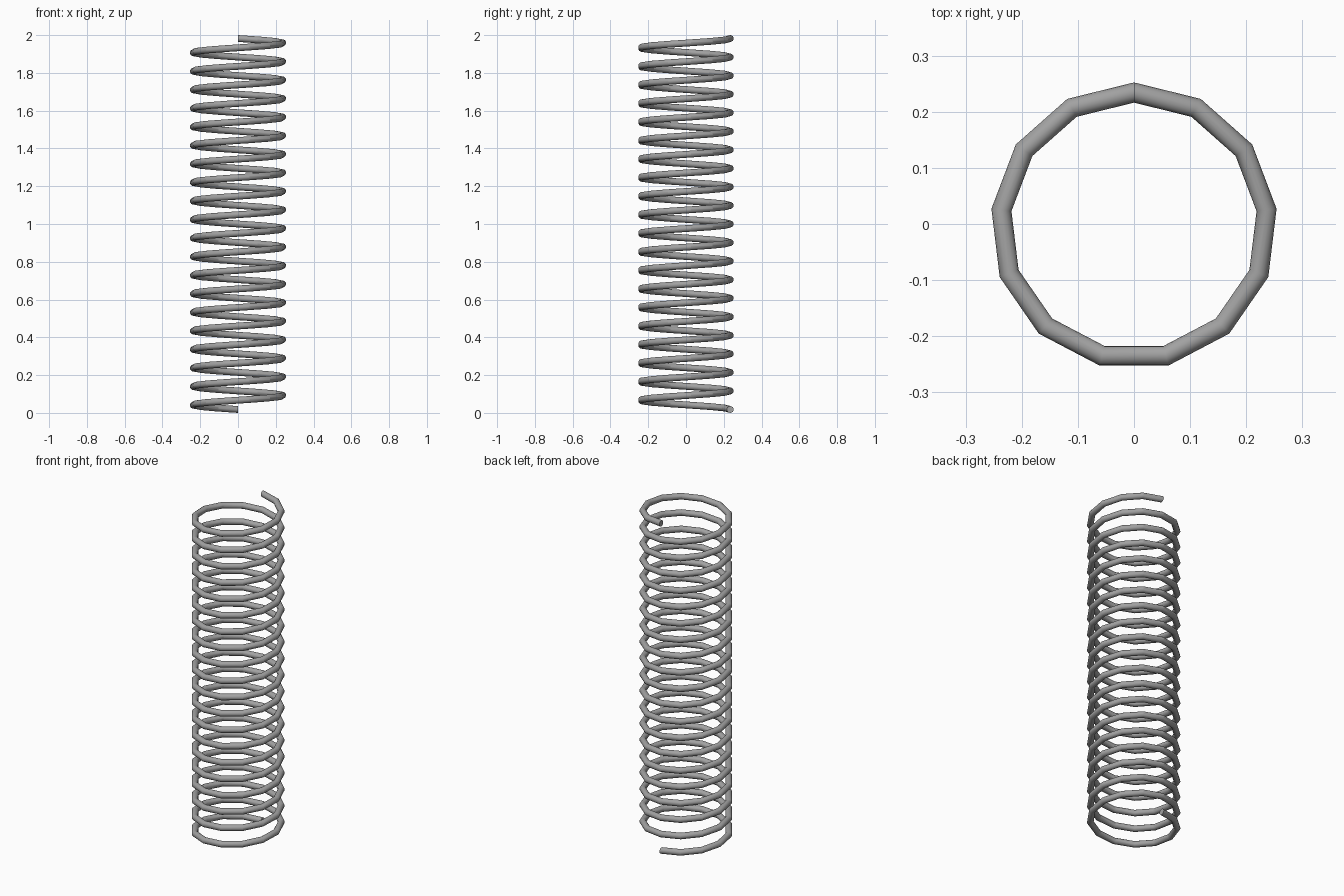
import bpy, bmesh, math
from mathutils import Matrix, Vector

if "Cube" in bpy.data.objects:
    bpy.data.objects.remove(bpy.data.objects["Cube"], do_unlink=True)

TURNS, STEPS, SIDES = 20, 13, 16        # coil turns, segments per turn, wire sides
COIL_R, WIRE_R, HEIGHT = 0.238, 0.018, 2.0
RISE = HEIGHT - 2 * WIRE_R
Y_SHIFT = -(COIL_R + WIRE_R) * (1 - math.cos(math.pi / STEPS)) / 2

# Grey steel
steel = bpy.data.materials.new("grey steel")
steel.use_nodes = True
colour = (0.36, 0.36, 0.36, 1)
steel.diffuse_color = colour
steel.node_tree.nodes["Principled BSDF"].inputs["Base Color"].default_value = colour

# Wire cross-section in the radial plane, screwed upward from the back
bm = bmesh.new()
section = []
for i in range(SIDES):
    a = 2 * math.pi * i / SIDES
    section.append(bm.verts.new((0, COIL_R + WIRE_R * math.cos(a),
                                 WIRE_R + WIRE_R * math.sin(a))))
ring = [bm.edges.new((section[i], section[(i + 1) % SIDES])) for i in range(SIDES)]
start_cap = bm.faces.new(section)
total = TURNS * STEPS
result = bmesh.ops.spin(bm, geom=ring, cent=(0, 0, 0), axis=(0, 0, 1),
                        dvec=(0, 0, RISE / total), angle=2 * math.pi * TURNS,
                        steps=total, use_duplicate=False)

# Close the far end of the wire
end_edges = [e for e in result["geom_last"] if isinstance(e, bmesh.types.BMEdge)]
bmesh.ops.edgeloop_fill(bm, edges=end_edges)
bmesh.ops.translate(bm, verts=bm.verts, vec=(0, Y_SHIFT, 0))
bmesh.ops.recalc_face_normals(bm, faces=bm.faces)

mesh = bpy.data.meshes.new("spring_coil")
bm.to_mesh(mesh)
bm.free()
mesh.materials.append(steel)
spring = bpy.data.objects.new("spring_coil", mesh)
bpy.context.collection.objects.link(spring)

# Round wire shading, crisp bends and ends
bpy.context.view_layer.objects.active = spring
spring.select_set(True)
bpy.ops.object.shade_smooth_by_angle(angle=math.radians(25))
